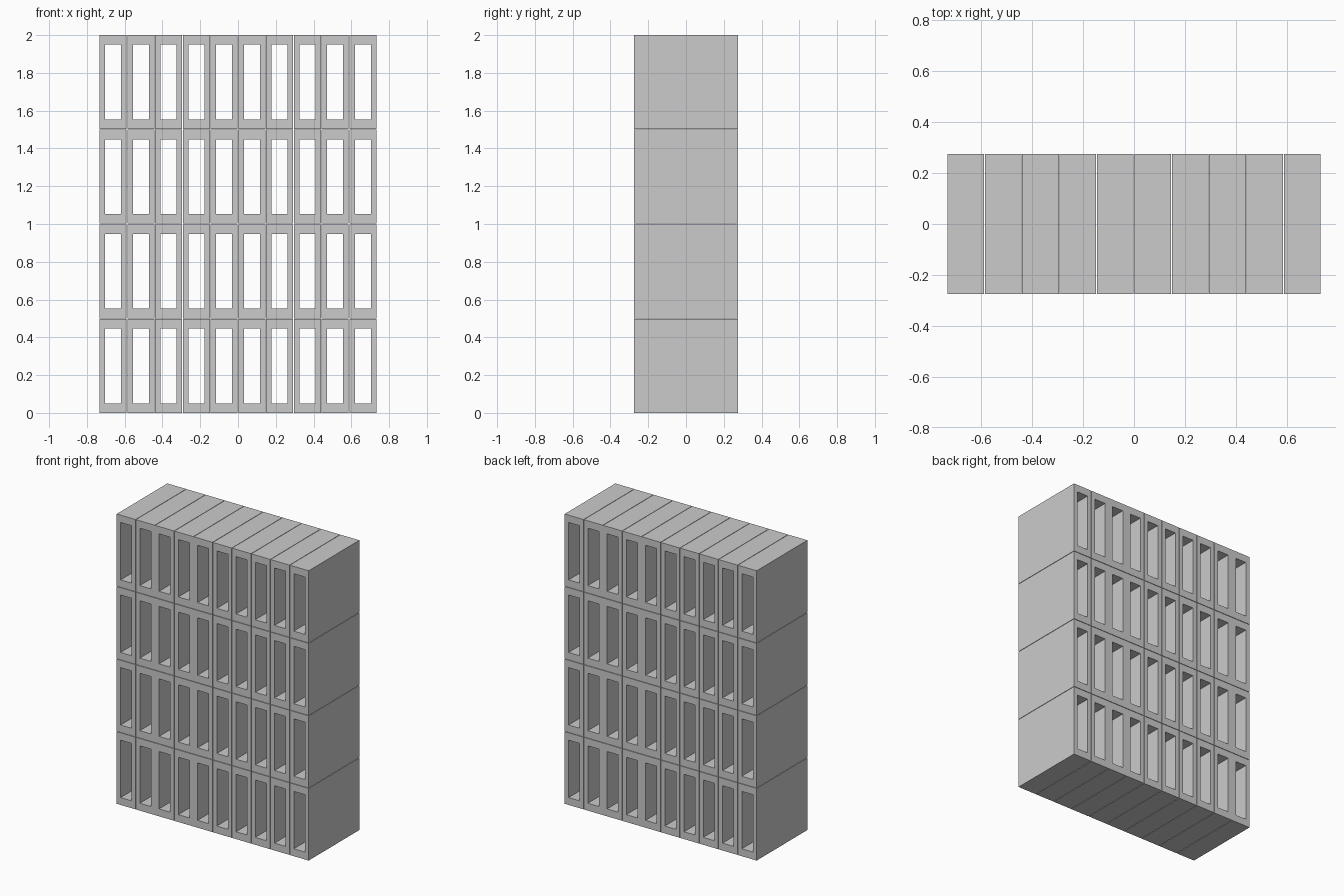
import bpy
import bmesh

if "Cube" in bpy.data.objects:
    bpy.data.objects.remove(bpy.data.objects["Cube"], do_unlink=True)

COLUMNS, ROWS = 10, 4
WIDTH, HEIGHT, DEPTH = 1.466, 2.0, 0.552
GAP = 0.003
HOLE_W, HOLE_H = 0.084, 0.396

grey = bpy.data.materials.new("light grey")
grey.use_nodes = True
colour = (0.6, 0.6, 0.6, 1)
grey.diffuse_color = colour
grey.node_tree.nodes["Principled BSDF"].inputs["Base Color"].default_value = colour

# Outer size of one block, leaving a hairline joint between neighbours
block_w = (WIDTH - GAP * (COLUMNS - 1)) / COLUMNS
block_h = (HEIGHT - GAP * (ROWS - 1)) / ROWS


def rectangle(bm, w, h, y):
    corners = [(-1, -1), (1, -1), (1, 1), (-1, 1)]
    return [bm.verts.new((sx * w / 2, y, sz * h / 2)) for sx, sz in corners]


def hollow_block_mesh():
    """Rectangular tube, open from front to back."""
    bm = bmesh.new()
    rings = [rectangle(bm, block_w, block_h, -DEPTH / 2),
             rectangle(bm, block_w, block_h, DEPTH / 2),
             rectangle(bm, HOLE_W, HOLE_H, DEPTH / 2),
             rectangle(bm, HOLE_W, HOLE_H, -DEPTH / 2)]
    for k, ring in enumerate(rings):
        after = rings[(k + 1) % 4]
        for i in range(4):
            j = (i + 1) % 4
            bm.faces.new((ring[i], ring[j], after[j], after[i]))
    bmesh.ops.recalc_face_normals(bm, faces=bm.faces)
    mesh = bpy.data.meshes.new("hollow_block")
    bm.to_mesh(mesh)
    bm.free()
    mesh.materials.append(grey)
    return mesh


# Wall of stacked blocks sharing one mesh
block = hollow_block_mesh()
for row in range(ROWS):
    for col in range(COLUMNS):
        obj = bpy.data.objects.new(f"hollow_block_row{row + 1}_column{col + 1}", block)
        obj.location = ((col - (COLUMNS - 1) / 2) * (block_w + GAP), 0,
                        block_h / 2 + row * (block_h + GAP))
        bpy.context.collection.objects.link(obj)
